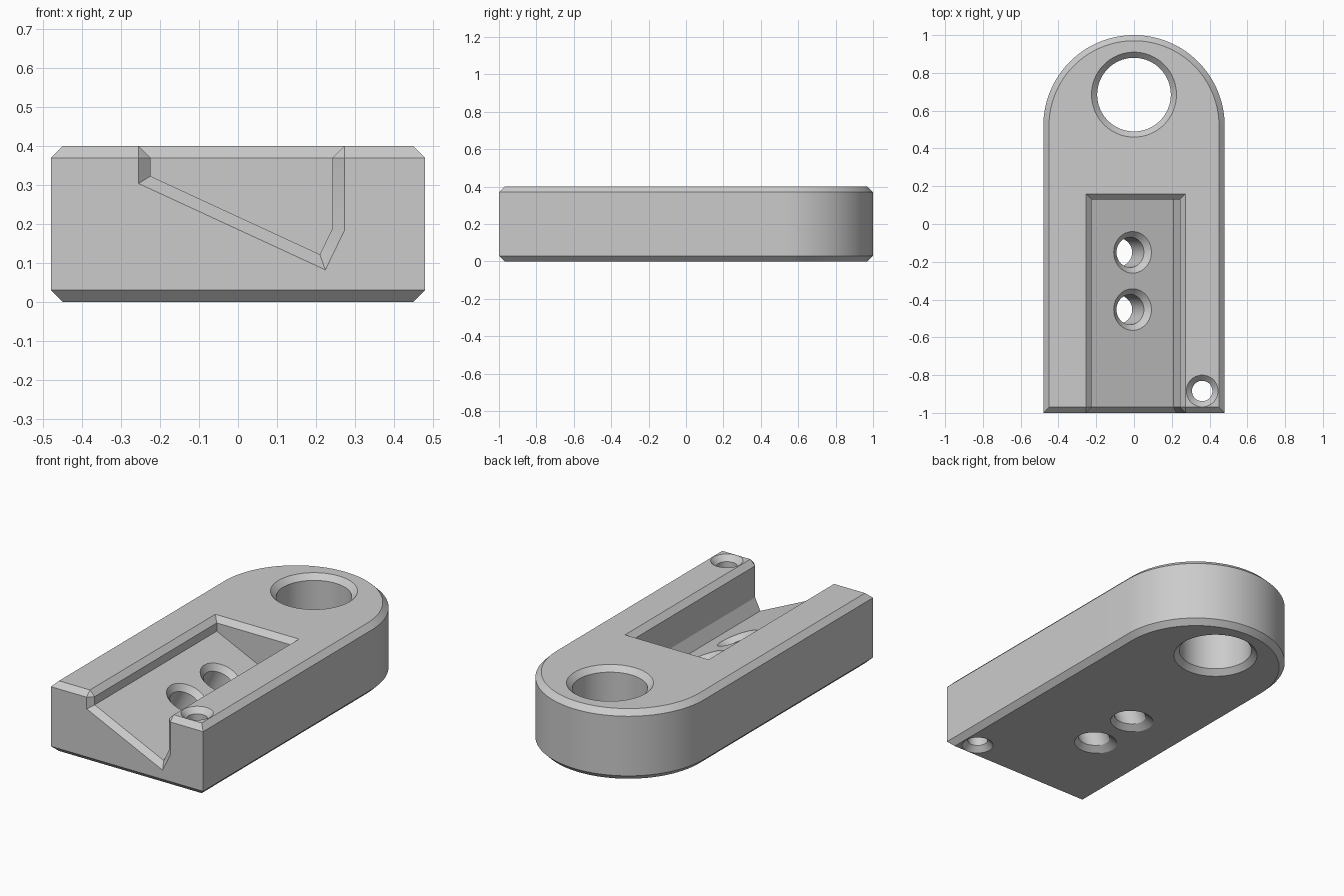
import bpy, bmesh
from math import sin, cos, pi, atan2, radians
from mathutils import Vector

cube = bpy.data.objects.get("Cube")
if cube:
    bpy.data.objects.remove(cube, do_unlink=True)

HALF_W, HEIGHT, CHAMFER = 0.48, 0.40, 0.03

grey = bpy.data.materials.new("plain_grey")
grey.use_nodes = True
grey.diffuse_color = (0.6, 0.6, 0.6, 1)
grey.node_tree.nodes["Principled BSDF"].inputs["Base Color"].default_value = (0.6, 0.6, 0.6, 1)


def loft(name, rings):
    """Closed solid through matching rings of points."""
    bm = bmesh.new()
    loops = [[bm.verts.new(p) for p in ring] for ring in rings]
    n = len(loops[0])
    for a, b in zip(loops, loops[1:]):
        for i in range(n):
            j = (i + 1) % n
            bm.faces.new((a[i], a[j], b[j], b[i]))
    bm.faces.new(loops[0][::-1])
    bm.faces.new(loops[-1])
    bmesh.ops.recalc_face_normals(bm, faces=bm.faces)
    mesh = bpy.data.meshes.new(name)
    bm.to_mesh(mesh)
    bm.free()
    mesh.materials.append(grey)
    obj = bpy.data.objects.new(name, mesh)
    bpy.context.collection.objects.link(obj)
    return obj


def cut(target, cutter):
    mod = target.modifiers.new("cut", 'BOOLEAN')
    mod.operation, mod.solver, mod.object = 'DIFFERENCE', 'EXACT', cutter
    bpy.context.view_layer.objects.active = target
    bpy.ops.object.modifier_apply(modifier=mod.name)
    bpy.data.objects.remove(cutter, do_unlink=True)


def drill(name, x, y, z, r, tilt=0.0, steps=64):
    """Hole cutter flared at both ends; its axis leans by tilt towards +x."""
    top = Vector((x, y, z))
    axis = Vector((sin(tilt), 0, cos(tilt)))
    across = Vector((cos(tilt), 0, -sin(tilt)))

    def ring(centre, u, ru, rv):
        return [centre + u * ru * cos(2 * pi * i / steps)
                + Vector((0, rv * sin(2 * pi * i / steps), 0)) for i in range(steps)]

    floor = top - axis * (z / cos(tilt))
    flat = Vector((1, 0, 0))
    wide = r + 2 * CHAMFER
    return loft(name, [
        ring(floor - axis * CHAMFER, flat, r / cos(tilt) + 2 * CHAMFER, wide),
        ring(floor + axis * CHAMFER, flat, r / cos(tilt), r),
        ring(top - axis * CHAMFER, across, r, r),
        ring(top + axis * CHAMFER, across, wide, wide)])


# Plate with a round back end
ARC = 64
outline = [(-HALF_W, -1), (HALF_W, -1)]
outline += [(HALF_W * cos(pi * i / ARC), 1 - HALF_W + HALF_W * sin(pi * i / ARC))
            for i in range(ARC + 1)]
plate = loft("plate", [[(x, y, z) for x, y in outline] for z in (0, HEIGHT)])

# Pocket with a slanted floor, open at the front
left, low, knee = (-0.225, 0.323), (0.21, 0.122), (0.243, 0.19)
profile = [(left[0], 0.6), left, low, knee, (knee[0], 0.6)]
cut(plate, loft("pocket_cutter", [[(x, y, z) for x, z in profile] for y in (-1.2, 0.13)]))

# Chamfer every outer edge except the upright front corners of the plate
bm = bmesh.new()
bm.from_mesh(plate.data)
bmesh.ops.remove_doubles(bm, verts=bm.verts, dist=0.0001)
bm.normal_update()


def chamfered(e):
    a, b = (v.co for v in e.verts)
    corner = abs(a.z - b.z) > 0.1 and abs(a.x) > 0.4
    return e.is_convex and e.calc_face_angle(0) > 0.5 and not corner


bmesh.ops.bevel(bm, geom=[e for e in bm.edges if chamfered(e)], offset=CHAMFER,
                offset_type='OFFSET', segments=1, profile=0.5, affect='EDGES',
                clamp_overlap=False, loop_slide=True)
bmesh.ops.recalc_face_normals(bm, faces=bm.faces)
bm.to_mesh(plate.data)
bm.free()

# Holes: large ring hole, small corner hole, two square to the slanted floor
cut(plate, drill("ring_hole_cutter", 0, 0.685, HEIGHT, 0.195))
cut(plate, drill("corner_hole_cutter", 0.361, -0.884, HEIGHT, 0.054))
slope = atan2(left[1] - low[1], low[0] - left[0])
for y in (-0.15, -0.453):
    cut(plate, drill("floor_hole_cutter", (left[0] + low[0]) / 2, y,
                     (left[1] + low[1]) / 2, 0.08, slope))

bpy.ops.object.select_all(action='DESELECT')
plate.select_set(True)
bpy.context.view_layer.objects.active = plate
bpy.ops.object.shade_smooth_by_angle(angle=radians(20))
